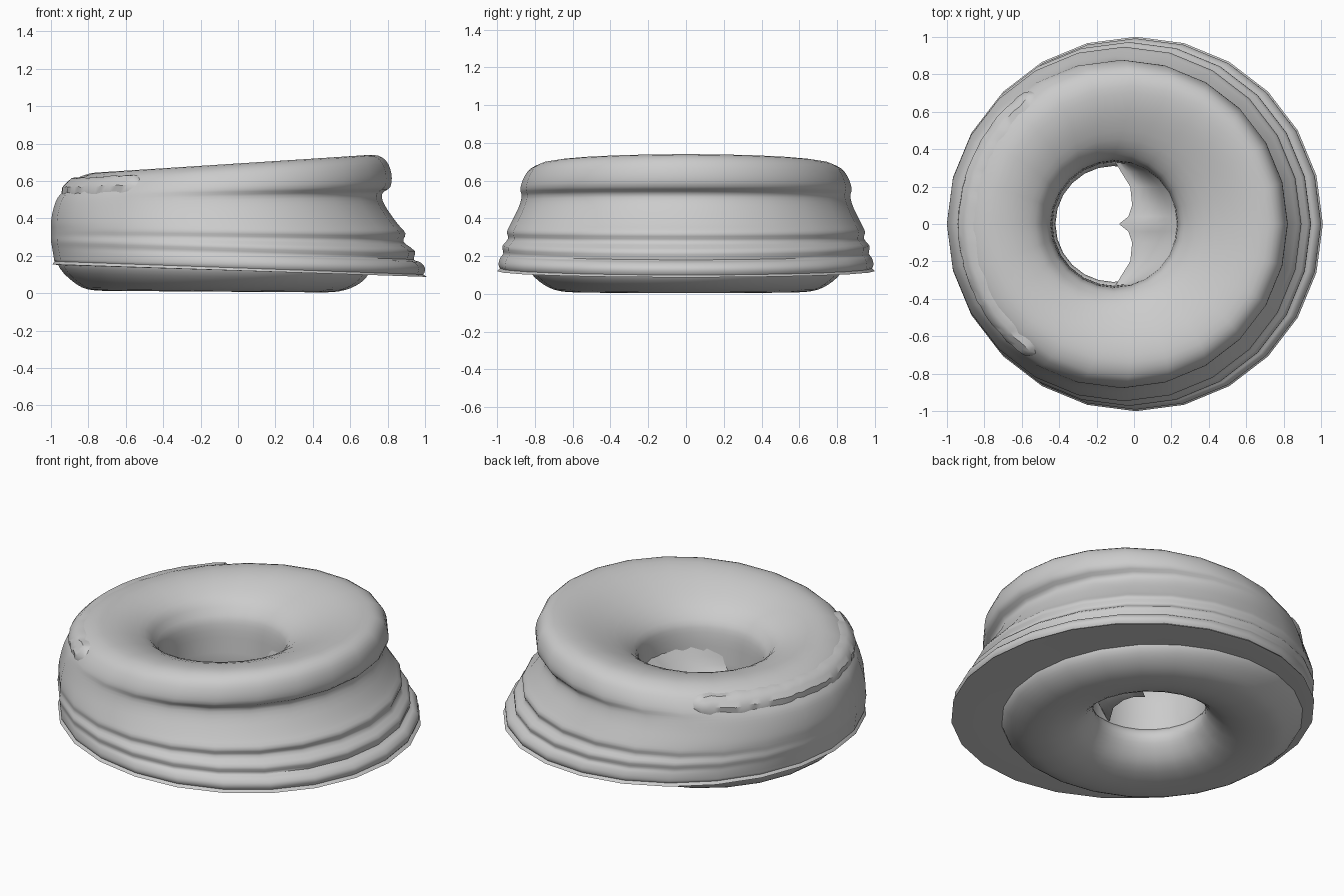
import bpy, math, random
from mathutils import Vector

if "Cube" in bpy.data.objects:
    bpy.data.objects.remove(bpy.data.objects["Cube"])

SIDES = 24
random.seed(4)


def catmull(p, t):
    """Point on a closed spline through the rows of p."""
    n = len(p)
    i = int(math.floor(t))
    f = t - i
    a, b, c, d = (p[(i + k) % n] for k in (-1, 0, 1, 2))
    return [0.5 * (2 * q + (r - o) * f + (2 * o - 5 * q + 4 * r - s) * f * f
                   + (3 * q - o - 3 * r + s) * f ** 3) for o, q, r, s in zip(a, b, c, d)]


def surface(p, t, ang):
    """Ring rows are: left x, left z, right x, right z."""
    xl, zl, xr, zr = catmull(p, t)
    r, c = (xr - xl) / 2, math.cos(ang)
    return Vector(((xl + xr) / 2 + r * c, r * math.sin(ang),
                   (zl + zr) / 2 + (zr - zl) / 2 * c))


def make(name, verts, faces, angle=50):
    me = bpy.data.meshes.new(name)
    me.from_pydata(verts, [], faces)
    me.update()
    ob = bpy.data.objects.new(name, me)
    bpy.context.collection.objects.link(ob)
    bpy.ops.object.select_all(action='DESELECT')
    ob.select_set(True)
    bpy.context.view_layer.objects.active = ob
    bpy.ops.object.mode_set(mode='EDIT')
    bpy.ops.mesh.select_all(action='SELECT')
    bpy.ops.mesh.normals_make_consistent(inside=False)
    bpy.ops.object.mode_set(mode='OBJECT')
    bpy.ops.object.shade_smooth_by_angle(angle=math.radians(angle))
    return ob


def loft(name, p, sub=3):
    n = len(p) * sub
    verts = [surface(p, j / sub, 2 * math.pi * i / SIDES)
             for j in range(n) for i in range(SIDES)]
    faces = [(j * SIDES + i, j * SIDES + (i + 1) % SIDES,
              (j + 1) % n * SIDES + (i + 1) % SIDES, (j + 1) % n * SIDES + i)
             for j in range(n) for i in range(SIDES)]
    return make(name, verts, faces)


# rippled, tilted upper ring
upper = [
    (-0.95, 0.15, 0.95, 0.09), (-0.98, 0.17, 0.99, 0.10), (-0.985, 0.19, 1.00, 0.135),
    (-0.99, 0.22, 0.975, 0.165), (-0.995, 0.25, 0.94, 0.18), (-1.00, 0.28, 0.945, 0.225),
    (-1.00, 0.31, 0.885, 0.275), (-1.00, 0.34, 0.895, 0.32), (-1.00, 0.38, 0.85, 0.375),
    (-0.99, 0.44, 0.785, 0.47), (-0.97, 0.50, 0.77, 0.53), (-0.94, 0.54, 0.815, 0.57),
    (-0.90, 0.585, 0.82, 0.64), (-0.85, 0.62, 0.79, 0.71), (-0.76, 0.645, 0.72, 0.74),
    (-0.64, 0.635, 0.58, 0.715), (-0.53, 0.59, 0.38, 0.63), (-0.48, 0.53, 0.27, 0.55),
    (-0.45, 0.47, 0.24, 0.48), (-0.44, 0.35, 0.23, 0.36), (-0.44, 0.22, 0.23, 0.22),
    (-0.50, 0.17, 0.30, 0.15)]
loft("rippled_upper_ring", upper)

# rounded lower ring
lower = [
    (-0.80, 0.02, 0.54, 0.01), (-0.88, 0.06, 0.63, 0.04), (-0.95, 0.13, 0.69, 0.09),
    (-0.96, 0.19, 0.70, 0.15), (-0.88, 0.24, 0.64, 0.20), (-0.62, 0.27, 0.36, 0.24),
    (-0.46, 0.25, 0.24, 0.24), (-0.42, 0.19, 0.20, 0.19), (-0.45, 0.12, 0.23, 0.12),
    (-0.53, 0.05, 0.30, 0.05), (-0.66, 0.015, 0.42, 0.008)]
loft("rounded_lower_ring", lower)

# ragged raised strip on the left shoulder
cols, rows = 44, 5
verts = []
for i in range(cols + 1):
    u = i / cols
    ang = math.radians(125 + 110 * u)
    end = math.sqrt(max(0.15, 1 - abs(2 * u - 1) ** 24))
    lo = 11.9 - 1.1 * end + random.uniform(-0.12, 0.12)
    hi = 11.9 + 1.2 * end + random.uniform(-0.12, 0.12)
    for j in range(rows):
        v = j / (rows - 1)
        pt = surface(upper, lo + (hi - lo) * v, ang)
        lift = 0.016 if 0 < v < 1 and 0 < i < cols else -0.008
        verts.append(pt + Vector((math.cos(ang), math.sin(ang), 0.8)) * lift * 0.8)
faces = [(i * rows + j, (i + 1) * rows + j, (i + 1) * rows + j + 1, i * rows + j + 1)
         for i in range(cols) for j in range(rows - 1)]
make("shoulder_strip", verts, faces, 40)

# two-lobed flap inside the hole
edge = [(-0.33, -0.10), (-0.28, -0.07), (-0.2, -0.02), (-0.1, -0.01), (-0.04, -0.03), (0, -0.08),
        (0.04, -0.03), (0.1, -0.01), (0.2, -0.02), (0.28, -0.07), (0.33, -0.10)]
verts = []
for y, x in edge:
    wall = -0.10 + math.sqrt(max(0.0, 0.34 ** 2 - y * y))
    for k in range(6):
        s = k / 5
        verts.append((x + (wall - x) * s, y, 0.24 + 0.16 * s ** 2))
faces = [(i * 6 + k, (i + 1) * 6 + k, (i + 1) * 6 + k + 1, i * 6 + k + 1)
         for i in range(len(edge) - 1) for k in range(5)]
make("inner_flap", verts, faces, 60)
